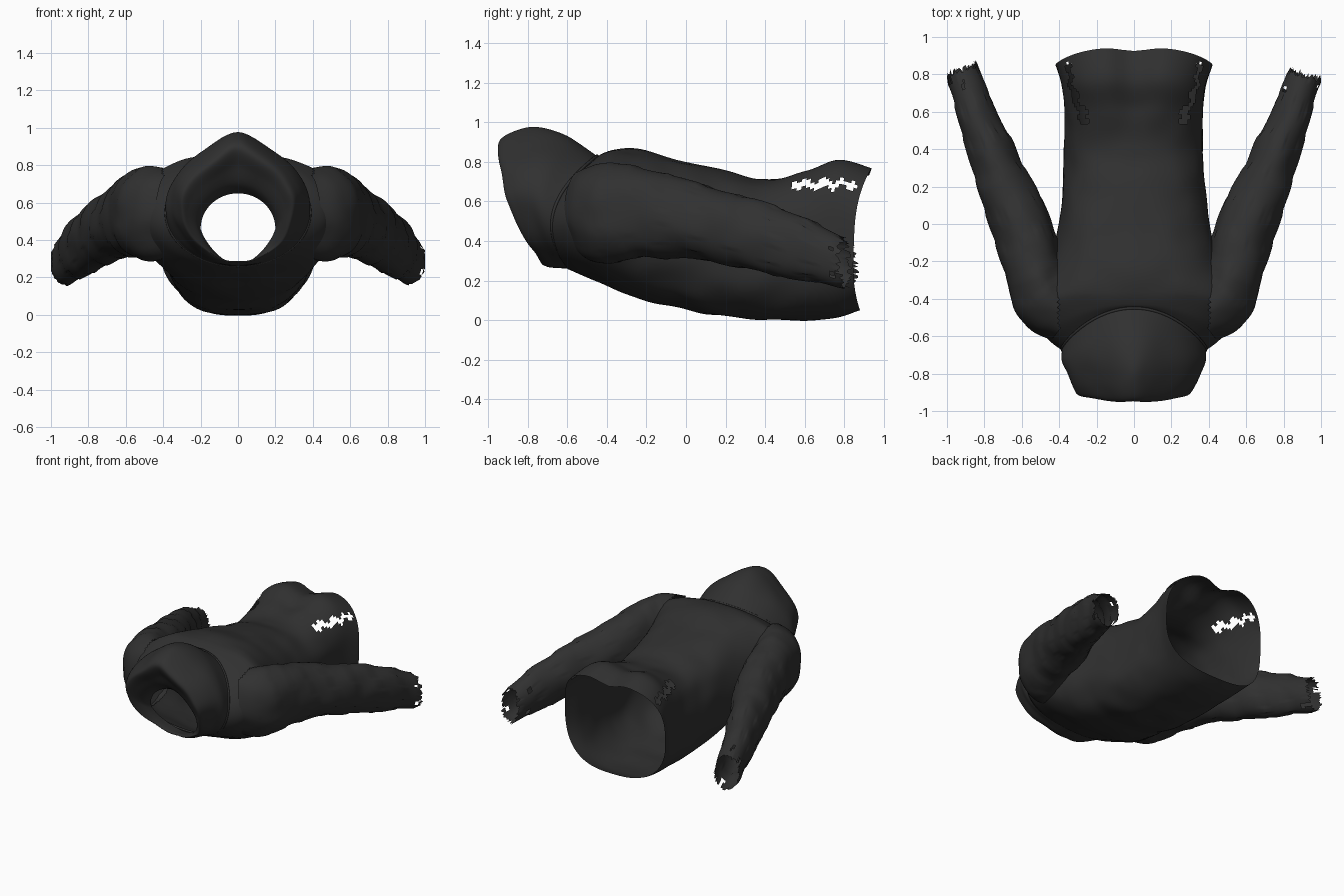
import bpy, bmesh, math, random
from mathutils import Vector, noise

random.seed(4)
cube = bpy.data.objects.get("Cube")
if cube:
    bpy.data.objects.remove(cube)

cloth = bpy.data.materials.new("charcoal cloth")
cloth.use_nodes = True
cloth.diffuse_color = (0.03, 0.03, 0.03, 1)
cloth.node_tree.nodes["Principled BSDF"].inputs["Base Color"].default_value = cloth.diffuse_color
cloth.node_tree.nodes["Principled BSDF"].inputs["Roughness"].default_value = 0.8
SIDES = 96


def spline(rows, steps):
    """Smoothly interpolate rows of ring parameters."""
    out = []
    for i in range(len(rows) - 1):
        quad = [rows[max(i - 1, 0)], rows[i], rows[i + 1], rows[min(i + 2, len(rows) - 1)]]
        for k in range(steps):
            t = k / steps
            out.append([b + t / 2 * (c - a + t * (2 * a - 5 * b + 4 * c - d + t * (3 * (b - c) + d - a)))
                        for a, b, c, d in zip(*quad)])
    return out + [list(rows[-1])]


def loft(name, rows, shape, steps=8, torn=None):
    """Join rings into an open cloth shell; torn is a rule that removes faces."""
    bm = bmesh.new()
    rings = spline(rows, steps)
    loops = []
    for i, row in enumerate(rings):
        u = i / (len(rings) - 1)
        loops.append([bm.verts.new(shape(row, k * math.tau / SIDES, u)) for k in range(SIDES)])
    for lower, upper in zip(loops, loops[1:]):
        for k in range(SIDES):
            n = (k + 1) % SIDES
            bm.faces.new((lower[k], lower[n], upper[n], upper[k]))
    bmesh.ops.recalc_face_normals(bm, faces=bm.faces)
    if torn:
        holes = [f for f in bm.faces if torn(f.calc_center_median())]
        bmesh.ops.delete(bm, geom=holes, context='FACES')
    mesh = bpy.data.meshes.new(name)
    bm.to_mesh(mesh)
    bm.free()
    mesh.materials.append(cloth)
    for p in mesh.polygons:
        p.use_smooth = True
    bpy.context.collection.objects.link(bpy.data.objects.new(name, mesh))


def clamp(value):
    return max(0, min(1, value))


def slanted(row, angle):
    """Ring whose y differs at its top, sides and bottom."""
    half, low, high, top, side, bottom = row
    c, s = math.cos(angle), math.sin(angle)
    mid = (top + bottom) / 2
    y = (mid + side) / 2 + (top - bottom) / 2 * c + (mid - side) / 2 * math.cos(2 * angle)
    return Vector((half * s, y, (low + high) / 2 + (high - low) / 2 * c))


def crumple(p, amount):
    return p + noise.noise_vector(Vector((abs(p.x), p.y, p.z)) * 6) * amount


def torso_shape(row, angle, u):
    p = slanted(row, angle)
    c, s = math.cos(angle), math.sin(angle)
    # Squarer section away from the neck, sooner across the back
    if c > 0:
        square = -0.2 * clamp((row[4] + 0.68) * 4) - 0.1 * clamp((row[4] - 0.3) * 3)
    else:
        square = -0.26 * clamp((row[4] + 0.68) * 1.3)
    middle = (row[1] + row[2]) / 2
    p.x *= max(abs(s), 1e-4) ** square
    p.z = middle + (p.z - middle) * max(abs(c), 1e-4) ** square
    # Two soft lobes on the lower back
    if c > 0 and p.y > 0.4:
        dip = clamp((p.y - 0.4) * 4) * math.exp(-(p.x / 0.1) ** 2)
        p -= Vector((0, 0.02, 0.05)) * dip
    return crumple(p, 0.012 * math.sin(math.pi * u))


def hood_shape(row, angle, u):
    p = slanted(row, angle)
    # Gather the crown towards a soft point
    p.x *= 1 - 0.55 * max(0, math.cos(angle)) ** 2 * math.sin(math.pi * u)
    # Narrow the neck opening towards the throat
    p.x *= 1 - 0.3 * u ** 4 * max(0, -math.cos(angle))
    return crumple(p, 0.012 * math.sin(math.pi * u))


def torso_openings(c):
    jag = 0.012 * math.sin(c.y * 70)
    side_tear = 0.54 < c.y < 0.86 and 0.67 < c.z + jag < 0.705
    armhole = abs(c.x) > 0.4 and ((c.y + 0.32) / 0.19) ** 2 + ((c.z - 0.53) / 0.17) ** 2 < 1
    return side_tear or armhole


# Torso shell: half width, low z, high z, then y at top, side, bottom
loft("torso", [
    (0.37, 0.26, 0.82, -0.45, -0.68, -0.60),
    (0.48, 0.24, 0.84, -0.43, -0.59, -0.56),
    (0.54, 0.18, 0.86, -0.36, -0.42, -0.42),
    (0.47, 0.11, 0.86, -0.25, -0.24, -0.25),
    (0.41, 0.065, 0.81, -0.04, -0.04, -0.04),
    (0.38, 0.02, 0.755, 0.20, 0.20, 0.20),
    (0.37, 0.0, 0.715, 0.40, 0.40, 0.40),
    (0.37, 0.0, 0.77, 0.61, 0.60, 0.60),
    (0.385, 0.01, 0.825, 0.78, 0.74, 0.76),
    (0.42, 0.05, 0.78, 0.945, 0.85, 0.88),
], torso_shape, torn=torso_openings)

# Hood: outer surface to the rim, then the lining back to the tilted opening
loft("hood", [
    (0.385, 0.26, 0.83, -0.45, -0.67, -0.59),
    (0.385, 0.26, 0.93, -0.60, -0.73, -0.62),
    (0.36, 0.26, 0.97, -0.74, -0.79, -0.65),
    (0.33, 0.265, 0.95, -0.87, -0.86, -0.69),
    (0.30, 0.28, 0.89, -0.945, -0.90, -0.72),
    (0.26, 0.285, 0.79, -0.90, -0.865, -0.70),
    (0.22, 0.28, 0.70, -0.85, -0.81, -0.67),
    (0.20, 0.27, 0.65, -0.78, -0.75, -0.62),
], hood_shape)

# Sleeve path: x, y, half width, low z, high z
sleeve = [
    (0.34, -0.50, 0.16, 0.32, 0.77),
    (0.46, -0.40, 0.19, 0.29, 0.79),
    (0.53, -0.24, 0.165, 0.31, 0.77),
    (0.605, 0.0, 0.165, 0.31, 0.71),
    (0.72, 0.27, 0.135, 0.27, 0.63),
    (0.83, 0.55, 0.11, 0.21, 0.54),
    (0.91, 0.79, 0.09, 0.17, 0.42),
]
headings = [Vector((b[0] - a[0], b[1] - a[1])).normalized()
            for a, b in zip([sleeve[0]] + sleeve[:-1], sleeve[1:] + [sleeve[-1]])]
sleeve_rows = [row + (h.x, h.y) for row, h in zip(sleeve, headings)]


def sleeve_shape(side):
    def shape(row, angle, u):
        x, y, half, low, high, dx, dy = row
        # Stepped folds growing towards the cuff
        fold = 1 + 0.08 * u * ((u * 9 + 0.15 * math.sin(3 * angle)) % 1 - 0.5)
        across = half * math.sin(angle) * fold
        p = Vector((x + dy * across, y - dx * across,
                    (low + high) / 2 + (high - low) / 2 * math.cos(angle) * fold))
        # Frayed cuff edge, longer on the right arm
        if u == 1:
            p += Vector((dx, dy, -0.2)) * (random.uniform(-0.01, 0.025) + (0.03 if side < 0 else 0))
        p = crumple(p, 0.015)
        p.x = min(p.x, 1.0) * side
        return p
    return shape


def sleeve_openings(c):
    inside_torso = abs(c.x) < 0.4 and c.y > -0.55
    return inside_torso or (c.y > 0.72 and noise.noise(c * 18) > 0.42)


for name, side in (("left_sleeve", 1), ("right_sleeve", -1)):
    loft(name, sleeve_rows, sleeve_shape(side), torn=sleeve_openings)


# Raised seam around the neck
seam = bpy.data.curves.new("neck_seam", 'CURVE')
seam.dimensions = '3D'
seam.bevel_depth = 0.008
seam.bevel_resolution = 2
line = seam.splines.new('POLY')
line.points.add(SIDES - 1)
line.use_cyclic_u = True
for k, point in enumerate(line.points):
    spot = slanted((0.385, 0.262, 0.83, -0.45, -0.67, -0.59), k * math.tau / SIDES)
    point.co = (*spot, 1)
seam.materials.append(cloth)
bpy.context.collection.objects.link(bpy.data.objects.new("neck_seam", seam))
